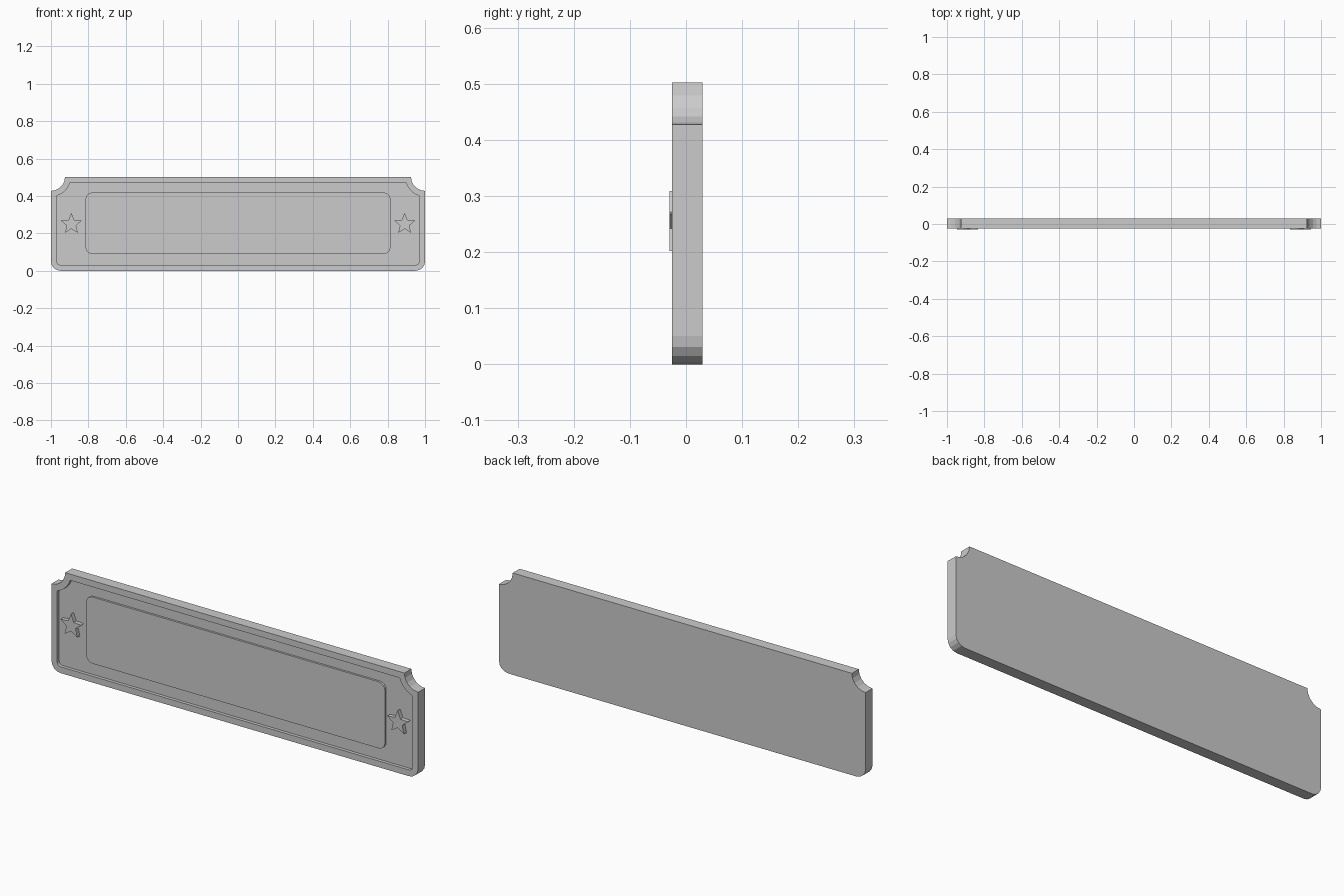
import bpy, bmesh
from math import sin, cos, radians, asin, pi

if "Cube" in bpy.data.objects:
    bpy.data.objects.remove(bpy.data.objects["Cube"])

HALF_W, HEIGHT = 1.0, 0.502
BACK, RIM, FLOOR, PANEL, STAR = 0.029, -0.025, -0.009, -0.019, -0.029

grey = bpy.data.materials.new("plain_grey")
grey.diffuse_color = (0.6, 0.6, 0.6, 1)
grey.use_nodes = True
grey.node_tree.nodes["Principled BSDF"].inputs["Base Color"].default_value = grey.diffuse_color


def arc(cx, cz, r, a0, a1, n):
    return [(cx + r * cos(a0 + (a1 - a0) * i / n),
             cz + r * sin(a0 + (a1 - a0) * i / n)) for i in range(n + 1)]


def plaque_outline(inset):
    """Rounded bottom corners, scooped top corners."""
    r = 0.075 + inset
    d = asin(inset / r)
    right = arc(HALF_W - 0.05, 0.05, 0.05 - inset, -pi / 2, 0, 4)
    right += arc(HALF_W, HEIGHT, r, 1.5 * pi - d, pi + d, 5)
    return right + [(-x, z) for x, z in reversed(right)]


def rounded_rect(w, z0, z1, r):
    right = arc(w - r, z0 + r, r, -pi / 2, 0, 4)
    right += arc(w - r, z1 - r, r, 0, pi / 2, 4)
    return right + [(-x, z) for x, z in reversed(right)]


def star_outline(cx, cz, outer, inner):
    return [(cx + (inner if i % 2 else outer) * cos(pi / 2 + i * pi / 5),
             cz + (inner if i % 2 else outer) * sin(pi / 2 + i * pi / 5))
            for i in range(10)]


def loft(name, layers):
    """Joins matching outlines, given as (points, y), from back to front."""
    bm = bmesh.new()
    loops = [[bm.verts.new((x, y, z)) for x, z in pts] for pts, y in layers]
    for a, b in zip(loops, loops[1:]):
        for i in range(len(a)):
            j = (i + 1) % len(a)
            bm.faces.new((a[i], a[j], b[j], b[i]))
    bm.faces.new(loops[0][::-1])
    bm.faces.new(loops[-1])
    bmesh.ops.recalc_face_normals(bm, faces=bm.faces[:])
    mesh = bpy.data.meshes.new(name)
    bm.to_mesh(mesh)
    bm.free()
    mesh.materials.append(grey)
    obj = bpy.data.objects.new(name, mesh)
    bpy.context.collection.objects.link(obj)
    return obj


# Base plate with raised rim around a sunken floor
outer, inner = plaque_outline(0), plaque_outline(0.031)
loft("base_plate", [(outer, BACK), (outer, RIM), (inner, RIM), (inner, FLOOR)])

# Raised centre panel
panel = rounded_rect(0.815, 0.09, 0.418, 0.035)
loft("centre_panel", [(panel, FLOOR + 0.004), (panel, PANEL)])

# Star ornaments at both ends
for side, sx in (("left", -1), ("right", 1)):
    star = star_outline(sx * 0.891, 0.25, 0.059, 0.026)
    loft(side + "_star", [(star, FLOOR + 0.004), (star, STAR)])
